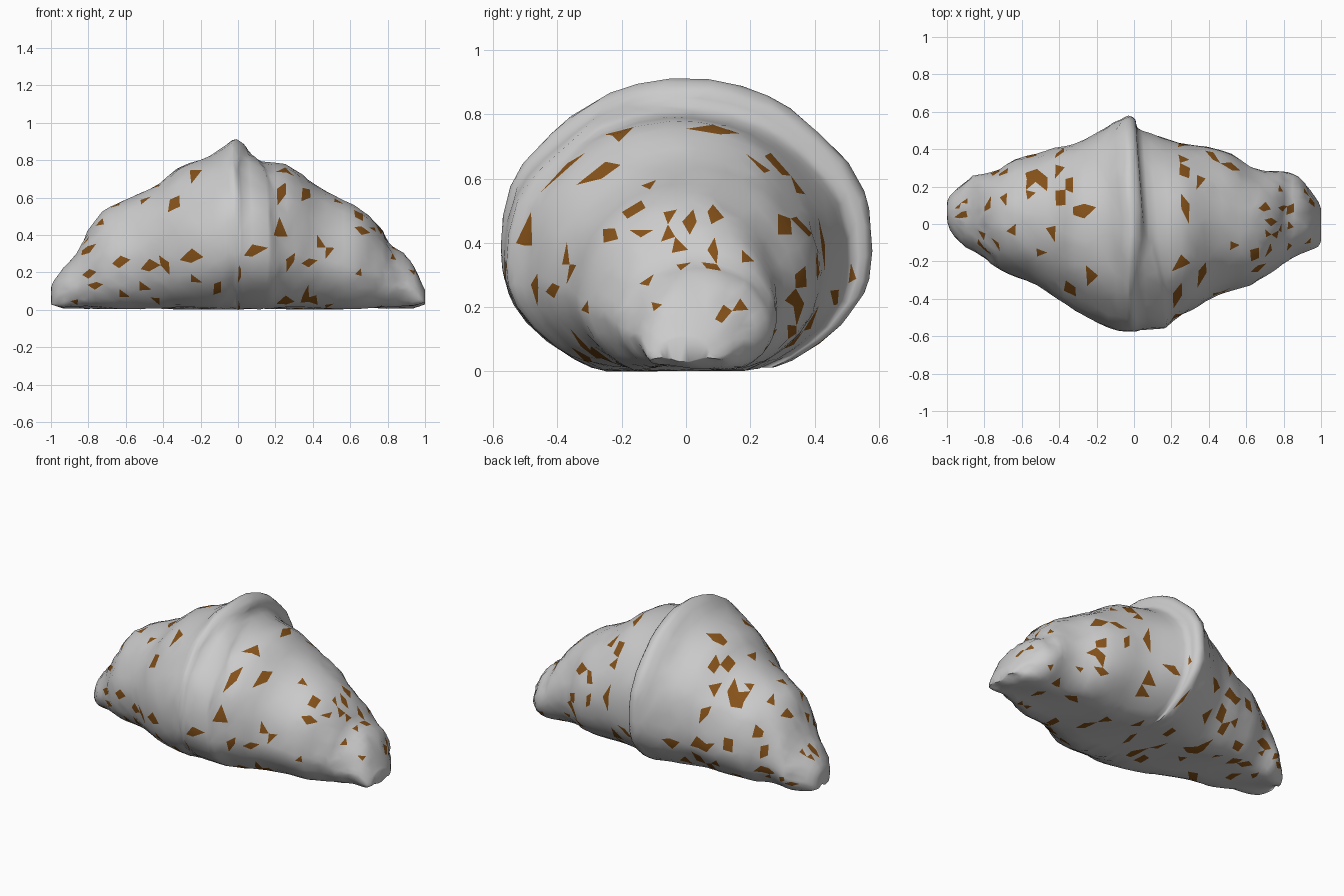
import bpy, bmesh, math, random

if "Cube" in bpy.data.objects:
    bpy.data.objects.remove(bpy.data.objects["Cube"])

random.seed(7)
RING = 34

# Stations along the roll: x, front y, back y, top z
STATIONS = [
    (-1.0, 0.03, 0.11, 0.12), (-0.985, -0.03, 0.15, 0.16), (-0.93, -0.10, 0.20, 0.23),
    (-0.86, -0.14, 0.255, 0.31), (-0.80, -0.18, 0.265, 0.425), (-0.72, -0.245, 0.29, 0.53),
    (-0.63, -0.285, 0.35, 0.58), (-0.52, -0.325, 0.375, 0.63), (-0.42, -0.39, 0.405, 0.68),
    (-0.32, -0.465, 0.43, 0.765), (-0.20, -0.54, 0.485, 0.81), (-0.11, -0.575, 0.525, 0.85),
    (-0.03, -0.575, 0.56, 0.915), (0.015, -0.575, 0.58, 0.91), (0.05, -0.57, 0.56, 0.88),
    (0.06, -0.56, 0.515, 0.835), (0.12, -0.54, 0.49, 0.80), (0.25, -0.49, 0.44, 0.785),
    (0.34, -0.44, 0.42, 0.73), (0.42, -0.39, 0.405, 0.67), (0.52, -0.355, 0.375, 0.615),
    (0.62, -0.33, 0.31, 0.565), (0.70, -0.28, 0.285, 0.51), (0.77, -0.23, 0.28, 0.43),
    (0.82, -0.20, 0.275, 0.345), (0.88, -0.16, 0.25, 0.31), (0.94, -0.14, 0.18, 0.24),
    (0.985, -0.12, 0.12, 0.14), (1.0, -0.09, 0.08, 0.11)]


def refine(pts):
    """Insert a smooth midpoint between every pair of stations."""
    out = []
    for i in range(len(pts) - 1):
        a, b, c, d = (pts[max(0, i - 1)], pts[i], pts[i + 1], pts[min(len(pts) - 1, i + 2)])
        out.append(b)
        out.append(tuple((9 * (q + r) - p - s) / 16 for p, q, r, s in zip(a, b, c, d)))
    return out + [pts[-1]]


def ring_points(station):
    """Domed cross-section with a flattened base."""
    x, front, back, top = station
    mid, half, widest = (front + back) / 2, (back - front) / 2, 0.42 * top
    pts = []
    for k in range(RING):
        t = 2 * math.pi * k / RING + random.uniform(-0.055, 0.055)
        c, s = math.cos(t), math.sin(t)
        bump = 1 + 0.016 * math.sin(3 * t + 9 * x) * math.sin(5 * t - 6 * x)
        base = (0.012 + 0.007 * math.sin(11 * x + 4 * c) + 0.008 * x * x
                + 0.35 * max(0, abs(x) - 0.94))
        z = widest + (top - widest if s > 0 else 0.46 * top) * s
        # the central flap slants across the top and melts into the front
        fold = -0.045 * c * math.exp(-(x / 0.2) ** 2)
        side = max(-1, min(1, (x - 0.055) * 200))
        fold += 0.06 * side * min(1, max(0, -1.6 * c)) * math.exp(-((x - 0.055) / 0.11) ** 2)
        loose = abs(x) < 0.95 and abs(x - 0.05) > 0.04
        px = x + fold + random.uniform(-0.007, 0.007) * loose
        pts.append((px, mid + half * c * bump, max(base, z * bump if s < 0.8 else z)))
    return pts


def colour(name, rgb):
    m = bpy.data.materials.new(name)
    m.diffuse_color = (*rgb, 1)
    m.use_nodes = True
    m.node_tree.nodes["Principled BSDF"].inputs["Base Color"].default_value = m.diffuse_color
    return m


# Rolled pastry body
bm = bmesh.new()
rings = [[bm.verts.new(p) for p in ring_points(s)] for s in refine(STATIONS)]
for a, b in zip(rings, rings[1:]):
    for k in range(RING):
        n = (k + 1) % RING
        bm.faces.new((a[k], a[n], b[n], b[k]))
bm.faces.new(rings[0])
bm.faces.new(rings[-1][::-1])
bmesh.ops.recalc_face_normals(bm, faces=bm.faces[:])
bmesh.ops.triangulate(bm, faces=bm.faces[:])
low = min(v.co.z for v in bm.verts)
bmesh.ops.translate(bm, verts=bm.verts[:], vec=(0, 0, -low))

# Toasted flecks: small scattered clusters, sparse along the crest
candidates = [f for f in bm.faces if f.calc_area() > 0.0007
              and not (abs(f.calc_center_median().x) < 0.2 and f.calc_center_median().z > 0.35)]
for f in random.sample(candidates, 135):
    f.material_index = 1
    if random.random() < 0.5:
        edge = random.choice(f.edges)
        for g in edge.link_faces:
            g.material_index = 1

mesh = bpy.data.meshes.new("croissant_body")
bm.to_mesh(mesh)
bm.free()
mesh.materials.append(colour("pastry_grey", (0.8, 0.8, 0.8)))
mesh.materials.append(colour("toasted_brown", (0.24, 0.085, 0.01)))
body = bpy.data.objects.new("croissant_body", mesh)
bpy.context.collection.objects.link(body)
bpy.context.view_layer.objects.active = body
body.select_set(True)
bpy.ops.object.shade_smooth_by_angle(angle=math.radians(60))
